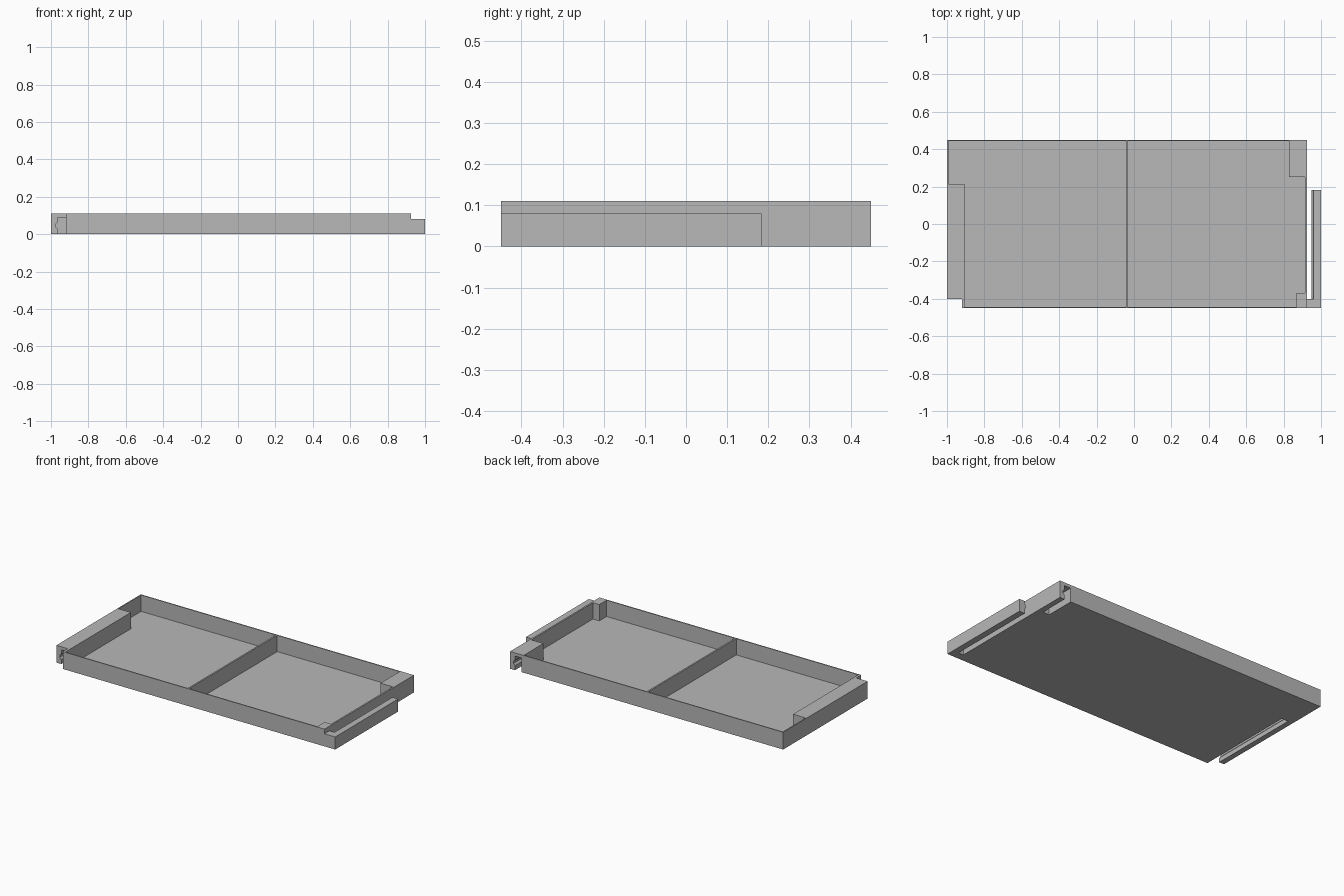
import bpy
import bmesh

cube = bpy.data.objects.get("Cube")
if cube:
    bpy.data.objects.remove(cube, do_unlink=True)

grey = bpy.data.materials.new("light grey plastic")
grey.use_nodes = True
GREY = (0.48, 0.48, 0.48, 1)
grey.diffuse_color = GREY
grey.node_tree.nodes["Principled BSDF"].inputs["Base Color"].default_value = GREY

L, R, B = -1.0, 0.925, 0.45      # tray ends and half depth
H, T, F = 0.11, 0.007, 0.006     # height, wall and floor thickness
SLOT_F, SLOT_B = -0.40, 0.215    # long channel ends


def prism(name, outline, axis, start, end):
    """Extrude a flat outline along z (outline in x, y) or y (outline in x, z)."""
    def place(a, b, c):
        return (a, b, c) if axis == "z" else (a, c, b)
    bm = bmesh.new()
    face = bm.faces.new([bm.verts.new(place(a, b, start)) for a, b in outline])
    grown = bmesh.ops.extrude_face_region(bm, geom=[face])["geom"]
    moved = [v for v in grown if isinstance(v, bmesh.types.BMVert)]
    bmesh.ops.translate(bm, verts=moved, vec=place(0, 0, end - start))
    bmesh.ops.recalc_face_normals(bm, faces=bm.faces[:])
    mesh = bpy.data.meshes.new(name)
    bm.to_mesh(mesh)
    bm.free()
    mesh.materials.append(grey)
    obj = bpy.data.objects.new(name, mesh)
    bpy.context.collection.objects.link(obj)
    return obj


def box(name, x0, x1, y0, y1, z0=F, z1=H):
    return prism(name, [(x0, y0), (x1, y0), (x1, y1), (x0, y1)], "z", z0, z1)


# Thin floor, cut away under both channels
IN_L, IN_R = -0.92, 0.845
prism("floor", [(IN_L, -B), (R, -B), (R, 0.26), (IN_R, 0.26), (IN_R, B),
                (L, B), (L, SLOT_B - 0.01), (IN_L, SLOT_B - 0.01)], "z", 0, F)

# Thin walls and divider
box("front_wall", IN_L, R, -B, -B + T)
box("back_wall", L, IN_R, B - T, B)
box("right_end_wall", L, L + T, SLOT_B, B - T)
box("left_end_wall", R - 0.01, R, -0.37, 0.25)
box("divider", -0.044, -0.034, -B + T, B - T)
box("front_corner_block", 0.87, R, -B + T, -0.37)
box("channel_front_post", IN_L, -0.905, -B + T, SLOT_F)

# Channels, open underneath, with a snap groove in the outer side
channel = [(0, 0), (0, H), (0.095, H), (0.095, 0), (0.08, 0), (0.08, 0.09),
           (0.035, 0.09), (0.035, 0.065), (0.024, 0.053), (0.024, 0.04),
           (0.035, 0.028), (0.035, 0)]
for name, edge, side, y0, y1, cap in (
        ("long_channel", L, 1, SLOT_F, SLOT_B - 0.01, SLOT_B),
        ("short_channel", R, -1, 0.26, B, 0.25)):
    prism(name, [(edge + side * u, z) for u, z in channel], "y", y0, y1)
    xs = sorted((edge, edge + side * 0.095))
    box(name + "_end_cap", *xs, *sorted((cap, y0 if cap < y0 else y1)))

# Clip arm with a snap ridge, joined to the front corner
box("clip_arm_root", R, 1, -B, SLOT_F, 0, 0.08)
prism("clip_arm", [(1, 0), (1, 0.08), (0.96, 0.08), (0.96, 0.062), (0.95, 0.052),
                   (0.95, 0.04), (0.96, 0.03), (0.96, 0)], "y", SLOT_F, 0.183)
